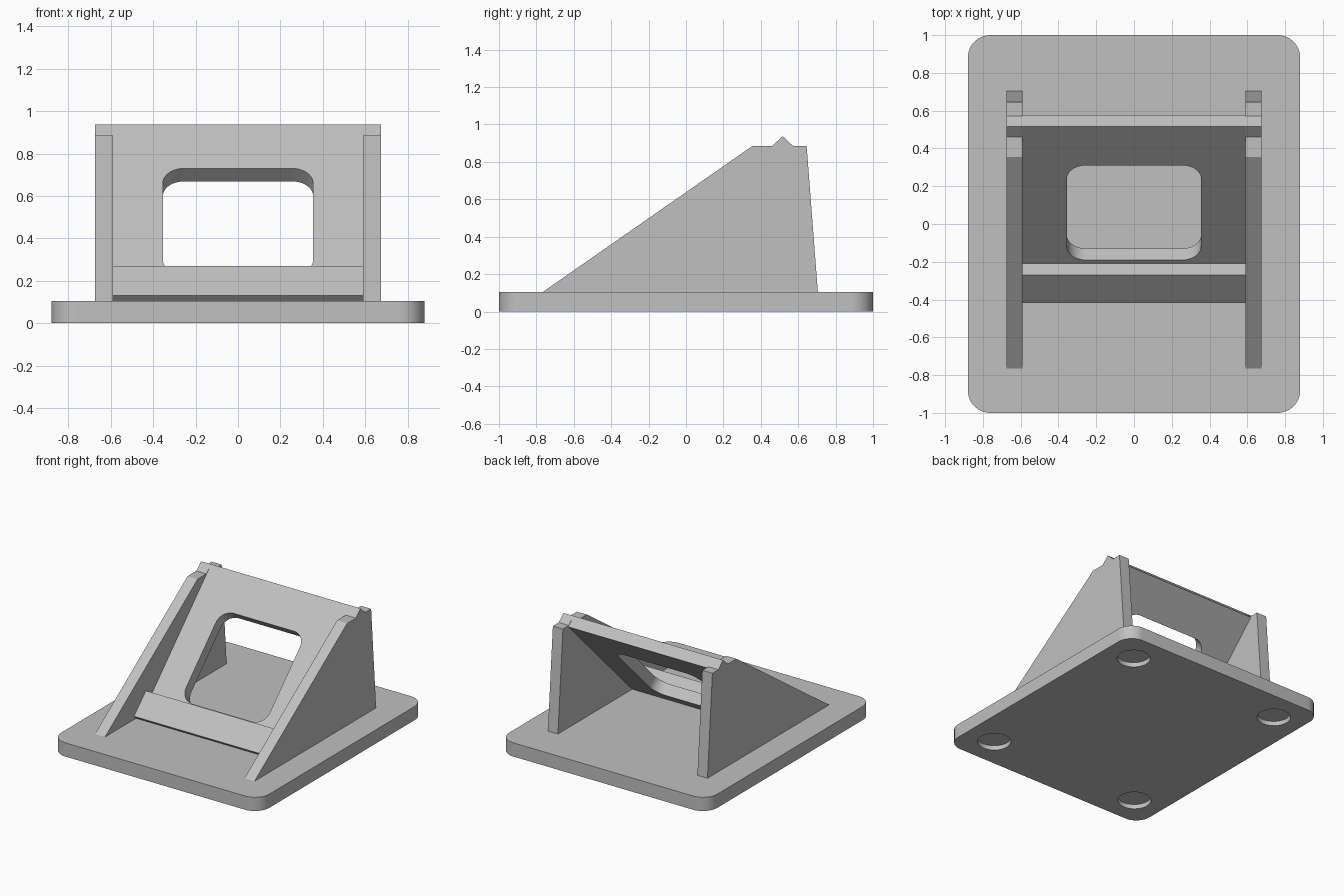
import bpy, bmesh, math
from mathutils import Matrix, Vector

if "Cube" in bpy.data.objects:
    bpy.data.objects.remove(bpy.data.objects["Cube"])

GREY = (0.53, 0.53, 0.53, 1)
grey = bpy.data.materials.new("light_grey_plastic")
grey.use_nodes = True
grey.diffuse_color = GREY
grey.node_tree.nodes["Principled BSDF"].inputs["Base Color"].default_value = GREY

# Axes that turn a (y, z) profile into a sheet extruded along x
SIDEWAYS = Matrix(((0, 0, 1, 0), (1, 0, 0, 0), (0, 1, 0, 0), (0, 0, 0, 1)))


def prism(name, outline, low, high, matrix=Matrix()):
    """Extrude a flat outline between two heights, then place it."""
    bm = bmesh.new()
    face = bm.faces.new([bm.verts.new((u, v, low)) for u, v in outline])
    top = bmesh.ops.extrude_face_region(bm, geom=[face])["geom"]
    bmesh.ops.translate(bm, vec=(0, 0, high - low),
                        verts=[g for g in top if isinstance(g, bmesh.types.BMVert)])
    bm.transform(matrix)
    bmesh.ops.recalc_face_normals(bm, faces=bm.faces)
    mesh = bpy.data.meshes.new(name)
    bm.to_mesh(mesh)
    bm.free()
    mesh.materials.append(grey)
    obj = bpy.data.objects.new(name, mesh)
    bpy.context.collection.objects.link(obj)
    return obj


def rounded_rect(half_w, half_h, radius, steps=10):
    points = []
    for i, (sx, sy) in enumerate(((1, 1), (-1, 1), (-1, -1), (1, -1))):
        for k in range(steps + 1):
            a = math.pi / 2 * (i + k / steps)
            points.append((sx * (half_w - radius) + radius * math.cos(a),
                           sy * (half_h - radius) + radius * math.sin(a)))
    return points


def circle(x, y, radius, steps=40):
    return [(x + radius * math.cos(math.tau * k / steps),
             y + radius * math.sin(math.tau * k / steps)) for k in range(steps)]


def select_only(obj):
    bpy.ops.object.select_all(action="DESELECT")
    obj.select_set(True)
    bpy.context.view_layer.objects.active = obj


def cut(obj, cutter):
    """Subtract the cutter and throw it away."""
    cutter.hide_render = True
    mod = obj.modifiers.new("cut", "BOOLEAN")
    mod.operation, mod.solver, mod.object = "DIFFERENCE", "EXACT", cutter
    select_only(obj)
    bpy.ops.object.modifier_apply(modifier=mod.name)
    bpy.data.objects.remove(cutter)


def smooth(obj):
    select_only(obj)
    bpy.ops.object.shade_smooth_by_angle(angle=math.radians(30))


BASE_TOP = 0.105

# Base plate with four shallow round recesses underneath
base = prism("base_plate", rounded_rect(0.88, 1.0, 0.12), 0, BASE_TOP)
for sx in (-1, 1):
    for sy in (-1, 1):
        cut(base, prism("foot_recess", circle(sx * 0.645, sy * 0.765, 0.118), -0.1, 0.035))
smooth(base)

# Triangular side supports, peaked where the panel's top edge passes through
support = [(-0.765, BASE_TOP), (0.355, 0.885), (0.46, 0.885), (0.517, 0.937),
           (0.573, 0.885), (0.645, 0.885), (0.705, BASE_TOP)]
for name, x in (("right_support", -0.675), ("left_support", 0.59)):
    prism(name, support, x, x + 0.085, SIDEWAYS)

# Sloped rest panel with the raised lip at its foot
panel = prism("rest_panel", [(0.517, 0.937), (0.578, 0.876), (-0.193, BASE_TOP),
                             (-0.39, BASE_TOP), (-0.415, 0.13), (-0.27, 0.27),
                             (-0.21, 0.21)], -0.59, 0.59, SIDEWAYS)

# Rounded window through the panel
tilt = Matrix.Translation(Vector((0, 0.06, 0.48))) @ Matrix.Rotation(math.radians(45), 4, "X")
cut(panel, prism("window_cutter", rounded_rect(0.355, 0.354, 0.1), -0.2, 0.2, tilt))
smooth(panel)
